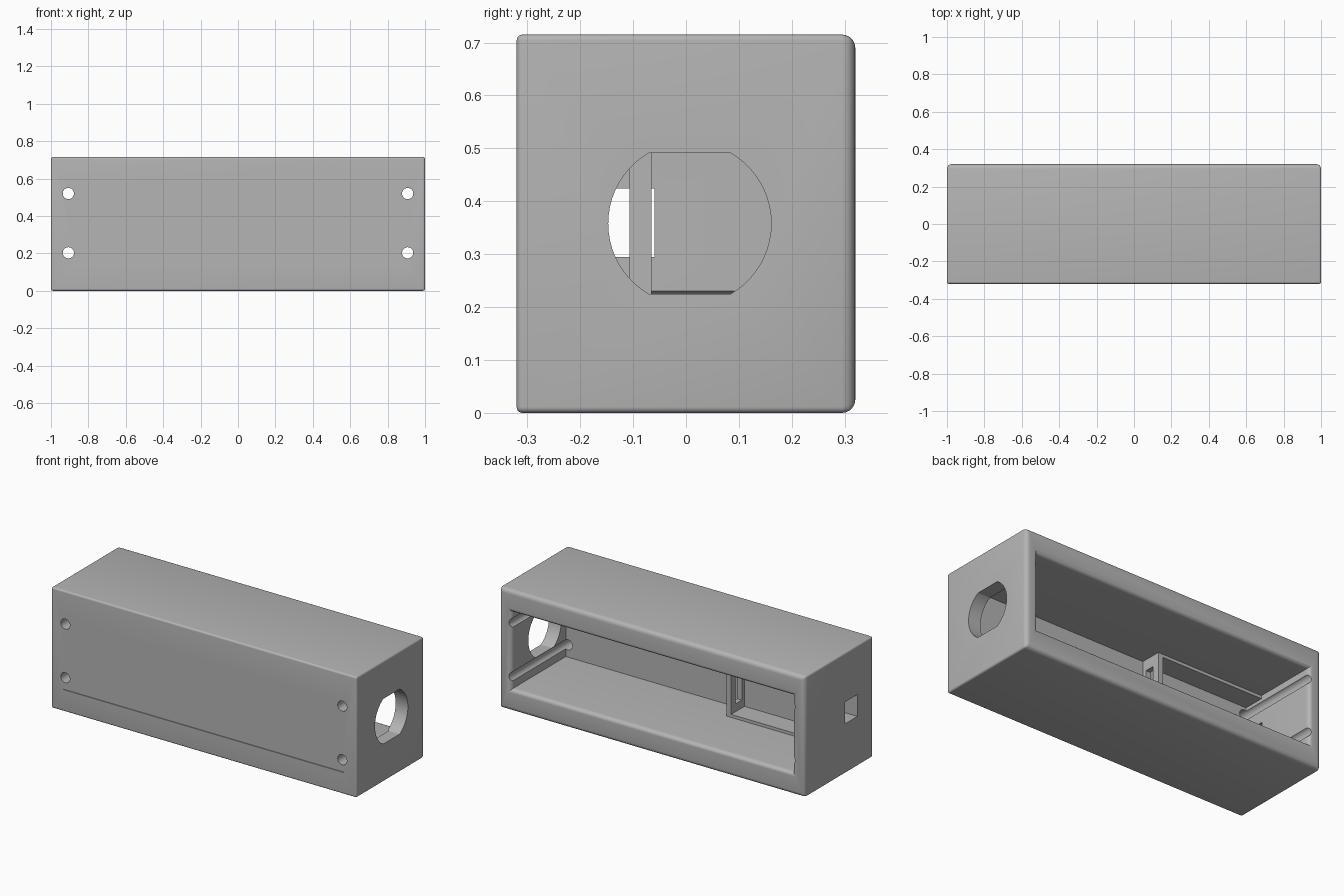
import bpy, bmesh
from math import pi, sin, cos, asin

old = bpy.data.objects.get("Cube")
if old:
    bpy.data.objects.remove(old, do_unlink=True)

grey = bpy.data.materials.new("plain grey")
grey.use_nodes = True
colour = (0.46, 0.46, 0.46, 1)
grey.diffuse_color = colour
grey.node_tree.nodes["Principled BSDF"].inputs["Base Color"].default_value = colour

# Overall sizes
L, D, H = 1.0, 0.32, 0.715
WALL, END = 0.13, 0.08
FILLET = 0.025


def loft(name, rings):
    """Closed solid through a row of matching point rings."""
    bm = bmesh.new()
    loops = [[bm.verts.new(p) for p in ring] for ring in rings]
    n = len(loops[0])
    for a, b in zip(loops, loops[1:]):
        for i in range(n):
            j = (i + 1) % n
            bm.faces.new((a[i], a[j], b[j], b[i]))
    bm.faces.new(loops[0])
    bm.faces.new(loops[-1])
    bmesh.ops.recalc_face_normals(bm, faces=bm.faces)
    mesh = bpy.data.meshes.new(name)
    bm.to_mesh(mesh)
    bm.free()
    mesh.materials.append(grey)
    ob = bpy.data.objects.new(name, mesh)
    bpy.context.collection.objects.link(ob)
    return ob


def rect(hx, z0, z1, y):
    return [(-hx, y, z0), (hx, y, z0), (hx, y, z1), (-hx, y, z1)]


def box(name, x0, x1, y0, y1, z0, z1):
    return loft(name, [[(x0, y, z0), (x1, y, z0), (x1, y, z1), (x0, y, z1)] for y in (y0, y1)])


def rod(name, x, z, r, y0, y1, n=32):
    return loft(name, [[(x + r * cos(2 * pi * i / n), y, z + r * sin(2 * pi * i / n))
                        for i in range(n)] for y in (y0, y1)])


def select_only(ob):
    bpy.ops.object.select_all(action='DESELECT')
    ob.select_set(True)
    bpy.context.view_layer.objects.active = ob


def cut(target, cutter):
    cutter.hide_render = True
    mod = target.modifiers.new("cut", 'BOOLEAN')
    mod.operation = 'DIFFERENCE'
    mod.solver = 'EXACT'
    mod.object = cutter
    select_only(target)
    bpy.ops.object.modifier_apply(modifier=mod.name)
    bpy.data.objects.remove(cutter, do_unlink=True)


# Outer housing, with larger rounding around the back face
housing = box("housing", -L, L, -D, D, 0, H)
me = housing.data
weight = me.attributes.new("bevel_weight_edge", 'FLOAT', 'EDGE')
for e in me.edges:
    back = all(me.vertices[v].co.y > 0 for v in e.vertices)
    weight.data[e.index].value = 1.0 if back else 0.45
bev = housing.modifiers.new("rounding", 'BEVEL')
bev.limit_method = 'WEIGHT'
bev.width = FILLET
bev.segments = 6
select_only(housing)
bpy.ops.object.modifier_apply(modifier=bev.name)

# Cavity open at the back, flaring into a rounded rim
steps = [(-D + WALL, 0)]
for i in range(7):
    a = pi / 2 * i / 6
    steps.append((D - FILLET + FILLET * sin(a), FILLET * (1 - cos(a))))
steps.append((D + 0.05, FILLET))
cut(housing, loft("cavity", [rect(L - END + g, WALL - g, H - WALL + g, y) for y, g in steps]))

# Screw holes that continue as grooves along the end walls
for x in (-0.907, 0.907):
    for z in (0.203, 0.52):
        cut(housing, rod("screw_hole", x, z, 0.03, -D - 0.1, D + 0.1))

# Round opening with flat top and bottom in the left end
R, FLAT = 0.154, 0.1335
corner = asin(FLAT / R)
angles = [-corner + 2 * corner * i / 20 for i in range(21)]
angles += [pi + a for a in angles]
cut(housing, loft("round_opening", [[(x, 0.007 + R * cos(a), 0.358 + R * sin(a)) for a in angles]
                                    for x in (L - 0.2, L + 0.1)]))

# Small square opening in the right end
cut(housing, box("square_opening", -L - 0.1, -L + 0.15, -0.175, -0.06, 0.295, 0.424))

# Fine seam along the front
cut(housing, box("seam", -0.92, 0.92, -D - 0.05, -D + 0.005, 0.129, 0.132))

# Inner compartment: divider with a window, and thin ledges
divider = box("divider", -0.25, -0.22, -D + WALL - 0.01, -0.065, WALL - 0.01, H - WALL + 0.01)
cut(divider, box("divider_window", -0.4, -0.1, -0.165, -0.107, 0.195, 0.52))
lower = box("lower_ledge", -0.93, -0.235, -D + WALL - 0.01, -0.065, WALL - 0.01, WALL + 0.018)
upper = box("upper_ledge", -0.93, -0.235, -D + WALL - 0.01, -0.065,
            H - WALL - 0.018, H - WALL + 0.01)

for ob in (housing, divider, lower, upper):
    select_only(ob)
    bpy.ops.object.shade_smooth_by_angle(angle=pi / 6)
